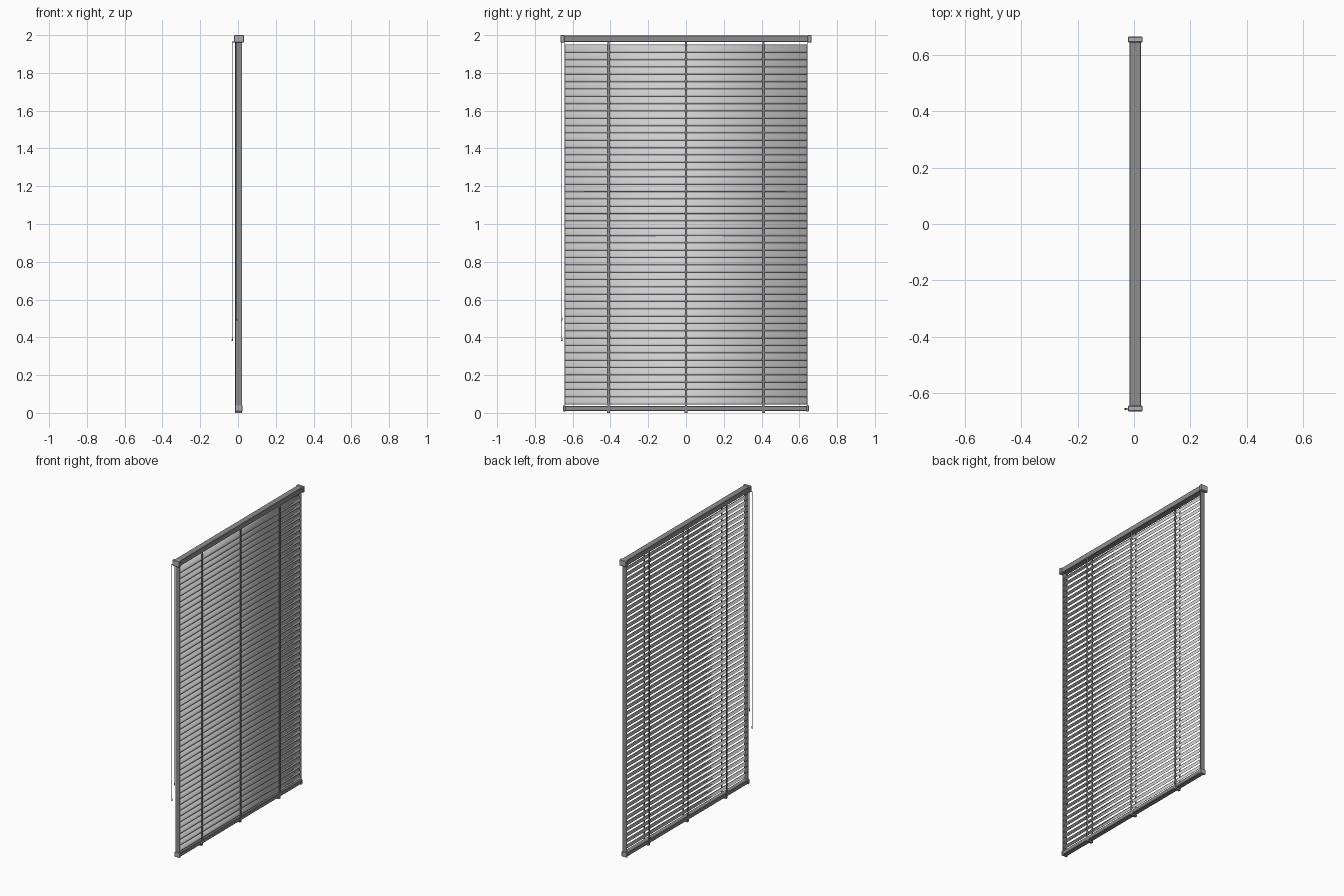
import bpy, bmesh, math
from mathutils import Vector

cube = bpy.data.objects.get("Cube")
if cube:
    bpy.data.objects.remove(cube, do_unlink=True)


def material(name, v):
    m = bpy.data.materials.new(name)
    m.use_nodes = True
    m.diffuse_color = (v, v, v, 1)
    m.node_tree.nodes["Principled BSDF"].inputs["Base Color"].default_value = (v, v, v, 1)
    return m


rail_grey = material("rail grey", 0.27)
cap_grey = material("cap grey", 0.42)
slat_white = material("slat light grey", 0.62)
cord_grey = material("cord grey", 0.22)


def finish(name, bm, mat):
    bmesh.ops.recalc_face_normals(bm, faces=bm.faces)
    me = bpy.data.meshes.new(name)
    bm.to_mesh(me)
    bm.free()
    me.materials.append(mat)
    ob = bpy.data.objects.new(name, me)
    bpy.context.collection.objects.link(ob)
    return ob


def add_box(bm, lo, hi):
    verts = bmesh.ops.create_cube(bm, size=1)["verts"]
    for v in verts:
        v.co = Vector([a + (b - a) * (c + 0.5) for a, b, c in zip(lo, hi, v.co)])


def box(name, lo, hi, mat, bevel=0):
    bm = bmesh.new()
    add_box(bm, lo, hi)
    ob = finish(name, bm, mat)
    if bevel:
        mod = ob.modifiers.new("Bevel", "BEVEL")
        mod.width = bevel
        mod.segments = 1
    return ob


def cylinder(name, x, y, z0, z1, r0, r1, mat):
    bm = bmesh.new()
    bmesh.ops.create_cone(bm, cap_ends=True, segments=8, radius1=r0, radius2=r1, depth=z1 - z0)
    for v in bm.verts:
        v.co += Vector((x, y, (z0 + z1) / 2))
    return finish(name, bm, mat)


# Head rail, bottom rail and their end caps
box("head_rail", (-0.016, -0.65, 1.963), (0.025, 0.65, 1.998), rail_grey, 0.002)
box("bottom_rail", (-0.013, -0.642, 0.01), (0.02, 0.642, 0.037), rail_grey, 0.003)
for side, s in (("right", -1), ("left", 1)):
    y0, y1 = sorted((s * 0.644, s * 0.665))
    box("head_cap_" + side, (-0.022, y0, 1.96), (0.031, y1, 2.0), cap_grey, 0.003)
    y0, y1 = sorted((s * 0.638, s * 0.65))
    box("bottom_cap_" + side, (-0.016, y0, 0.007), (0.023, y1, 0.04), cap_grey, 0.002)
    y0, y1 = sorted((s * 0.641, s * 0.644))
    box("side_strip_" + side, (-0.012, y0, 0.035), (0.02, y1, 1.965), rail_grey)

# Closed slats: gently crowned strips, tilted and overlapping
PITCH = 0.0388
COUNT = 49
bm = bmesh.new()
for i in range(COUNT):
    zc = 0.067 + i * PITCH
    rows = []
    for k in range(5):
        t = k / 4 - 0.5
        crown = 0.004 * (1 - 4 * t * t)
        x = 0.004 - 0.022 * t + crown
        z = zc + 0.043 * t
        rows.append([bm.verts.new((x, y, z)) for y in (-0.642, 0.642)])
    for a, b in zip(rows, rows[1:]):
        bm.faces.new((a[0], a[1], b[1], b[0]))
slats = finish("slats", bm, slat_white)
mod = slats.modifiers.new("Thickness", "SOLIDIFY")
mod.thickness = 0.0015
mod.offset = 0
for p in slats.data.polygons:
    p.use_smooth = True

# Ladder tapes on both faces, with a clip under the bottom rail
for name, y in (("right", -0.41), ("middle", 0), ("left", 0.41)):
    bm = bmesh.new()
    for x in (-0.016, 0.0205):
        add_box(bm, (x, y - 0.006, 0.005), (x + 0.0015, y + 0.006, 1.966))
        for i in range(COUNT):
            z = 0.05 + i * PITCH
            add_box(bm, (x - 0.0004, y - 0.009, z - 0.004), (x + 0.0019, y + 0.009, z + 0.004))
    finish("ladder_tape_" + name, bm, rail_grey)
    box("tape_clip_" + name, (-0.015, y - 0.008, 0.0), (0.021, y + 0.008, 0.012), rail_grey)

# Pull cord and tilt cord hanging beside the right end
for name, x, end in (("pull_cord", -0.03, 0.38), ("tilt_cord", -0.01, 0.49)):
    cylinder(name, x, -0.657, end, 1.965, 0.0015, 0.0015, cord_grey)
    cylinder(name + "_tassel", x, -0.657, end, end + 0.016, 0.0042, 0.002, cap_grey)
box("cord_guide", (-0.031, -0.659, 1.962), (-0.01, -0.655, 1.966), cord_grey)
